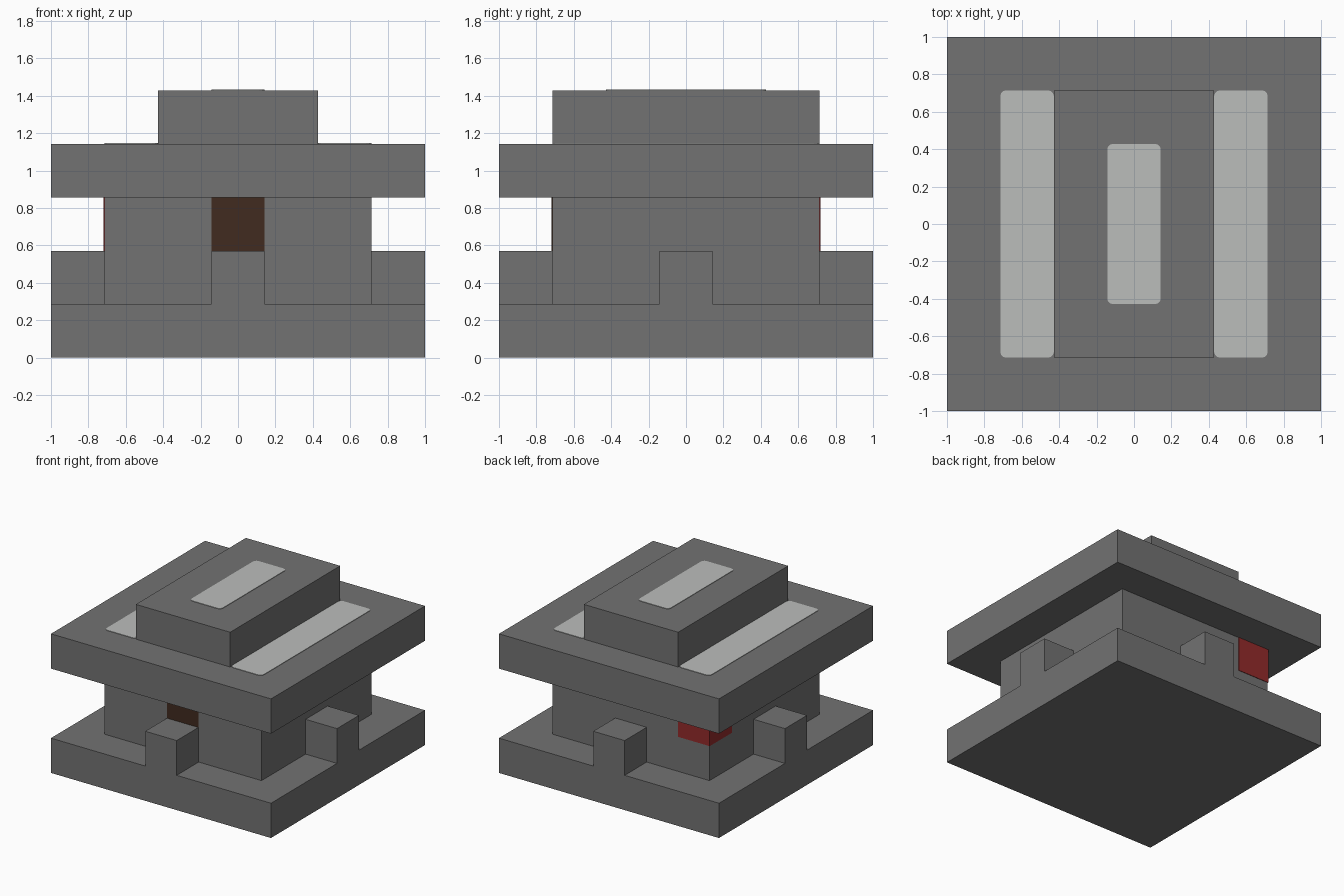
import bpy, bmesh
from mathutils import Vector

cube = bpy.data.objects.get("Cube")
if cube:
    bpy.data.objects.remove(cube, do_unlink=True)

U = 1 / 7       # building grid unit
T = 0.004       # thickness of painted plates


def material(name, rgb):
    m = bpy.data.materials.new(name)
    m.use_nodes = True
    color = (*rgb, 1)
    m.diffuse_color = color
    m.node_tree.nodes["Principled BSDF"].inputs["Base Color"].default_value = color
    return m


grey = material("stone grey", (0.17, 0.17, 0.17))
light = material("light grey", (0.50, 0.51, 0.50))
brown = material("dark brown", (0.052, 0.024, 0.014))
red = material("deep red", (0.29, 0.024, 0.024))


def box(name, low, high, mat, corner=0):
    """Axis-aligned box between two corners, optionally with rounded vertical edges."""
    low, high = Vector(low), Vector(high)
    bm = bmesh.new()
    bmesh.ops.create_cube(bm, size=1)
    for v in bm.verts:
        v.co = (low + high) / 2 + v.co * (high - low)
    if corner:
        edges = [e for e in bm.edges
                 if abs(e.verts[0].co.z - e.verts[1].co.z) > T / 2]
        bmesh.ops.bevel(bm, geom=edges, offset=corner, segments=3,
                        profile=0.5, affect='EDGES')
    mesh = bpy.data.meshes.new(name)
    bm.to_mesh(mesh)
    bm.free()
    mesh.materials.append(mat)
    ob = bpy.data.objects.new(name, mesh)
    bpy.context.collection.objects.link(ob)
    return ob


def block(name, hx, hy, z0, z1):
    """Centred stone block, measured in grid units."""
    return box(name, (-hx * U, -hy * U, z0 * U), (hx * U, hy * U, z1 * U), grey)


# Stacked stone blocks
block("base_slab", 7, 7, 0, 2)
block("core", 5, 5, 2, 6)
block("roof_slab", 7, 7, 6, 8)
block("top_block", 3, 5, 8, 10)

# One buttress in the middle of each side
for side, (cx, cy) in {"front": (0, -6), "back": (0, 6),
                       "left": (6, 0), "right": (-6, 0)}.items():
    box(side + "_buttress", ((cx - 1) * U, (cy - 1) * U, 2 * U),
        ((cx + 1) * U, (cy + 1) * U, 4 * U), grey)

# Light panels on the roof and the top block
for side, cx in (("left", 4), ("right", -4)):
    box(side + "_roof_panel", ((cx - 1) * U, -5 * U, 8 * U),
        ((cx + 1) * U, 5 * U, 8 * U + T), light, 0.03)
box("top_panel", (-U, -3 * U, 10 * U), (U, 3 * U, 10 * U + T), light, 0.03)

# Brown opening above the front buttress
box("front_opening", (-U, -5 * U - T, 4 * U), (U, -5 * U, 6 * U), brown)

# Red block set in the back right corner of the core
box("red_corner", (-5 * U - T, 3 * U, 4 * U), (-3 * U, 5 * U + T, 6 * U), red)
